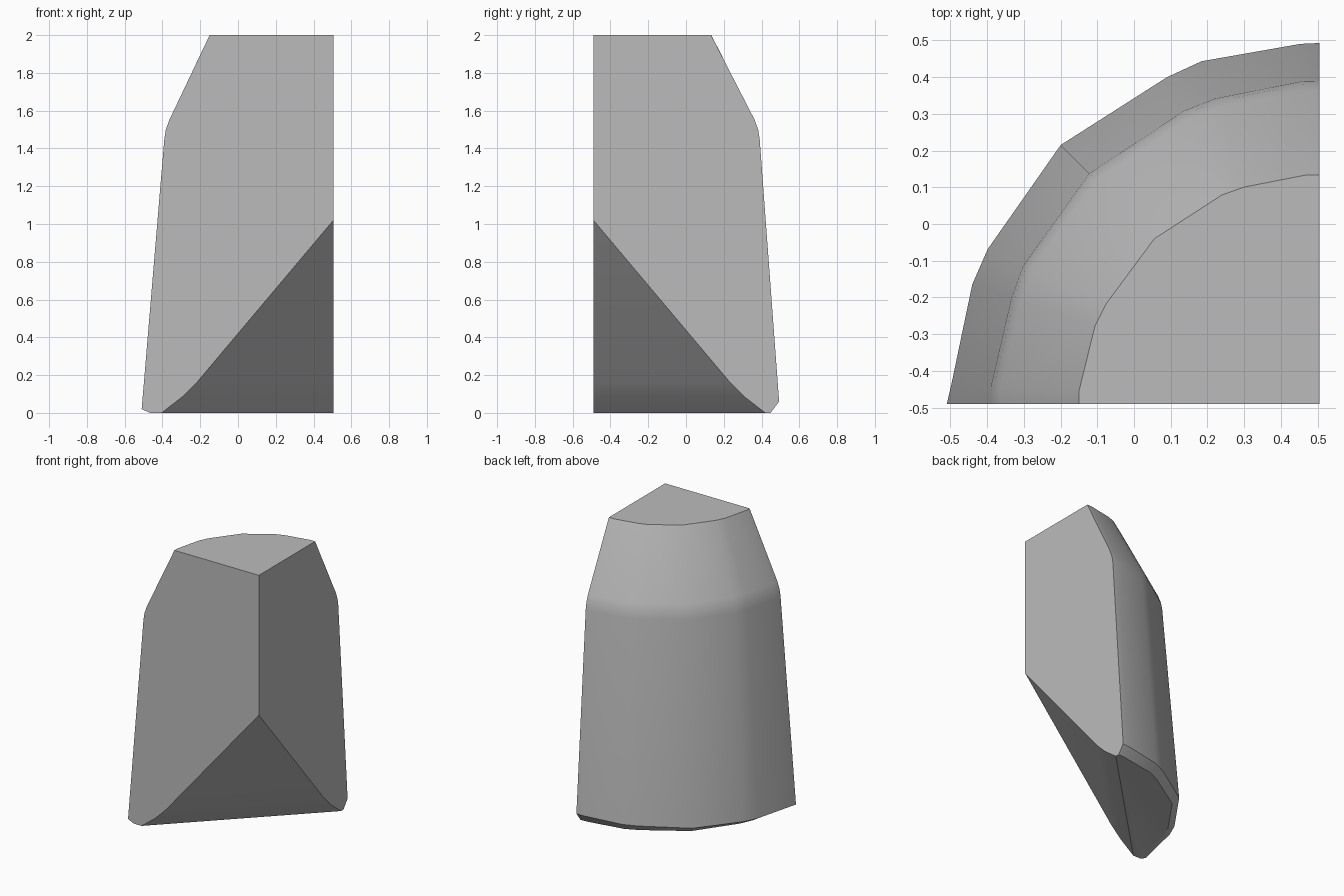
import bpy, bmesh
from math import cos, sin, radians
from mathutils import Vector

cube = bpy.data.objects.get("Cube")
if cube:
    bpy.data.objects.remove(cube, do_unlink=True)

stone = bpy.data.materials.new("plain_grey")
grey = (0.5, 0.5, 0.5, 1)
stone.diffuse_color = grey
stone.use_nodes = True
stone.node_tree.nodes["Principled BSDF"].inputs["Base Color"].default_value = grey

# Axis of the quarter round, and radii by angle at three levels
AXIS = (0.505, -0.49)
angles = [0, 3, 19, 25, 45, 65, 71, 87, 90]
base = [1.015, 1.004, 1.0, 0.997, 0.997, 0.982, 0.987, 0.982, 0.983]
shoulder = [0.895, 0.896, 0.887, 0.89, 0.887, 0.879, 0.879, 0.88, 0.88]
crown = [0.655, 0.656, 0.647, 0.642, 0.636, 0.628, 0.625, 0.625, 0.623]

bm = bmesh.new()


def ring(radii, z, inset=0.0, rise=0.0):
    """Axis point followed by the arc points of one level."""
    verts = [bm.verts.new((*AXIS, z))]
    for a, r in zip(angles, radii):
        t = radians(a)
        verts.append(bm.verts.new((AXIS[0] - (r - inset) * cos(t),
                                   AXIS[1] + (r - inset) * sin(t),
                                   z + rise * a / 90)))
    return verts


# Foot bevel, tapered wall, rounded shoulder, sloping crown
levels = [
    ring(base, 0.0, 0.045),
    ring(base, 0.02, 0.0, 0.04),
    ring(shoulder, 1.45),
    ring(shoulder, 1.5, 0.008),
    ring(shoulder, 1.55, 0.026),
    ring(crown, 2.0),
]
n = len(levels[0])
for low, high in zip(levels, levels[1:]):
    for i in range(n):
        j = (i + 1) % n
        bm.faces.new((low[i], low[j], high[j], high[i]))
bm.faces.new(levels[0])
bm.faces.new(levels[-1])
bmesh.ops.recalc_face_normals(bm, faces=bm.faces[:])

# Undercut the inner corner: a steep plane easing into shallower ones
undercut = [(0.0, 1.02), (0.72, 0.165), (0.8, 0.085), (0.91, 0.0)]
for (d0, z0), (d1, z1) in zip(undercut, undercut[1:]):
    a = Vector((AXIS[0] - d0, AXIS[1], z0))
    b = Vector((AXIS[0] - d1, AXIS[1], z1))
    c = Vector((AXIS[0], AXIS[1] + d1, z1))
    normal = (b - a).cross(c - b)
    if normal.z > 0:
        normal.negate()
    cut = bmesh.ops.bisect_plane(
        bm, geom=bm.verts[:] + bm.edges[:] + bm.faces[:],
        plane_co=b, plane_no=normal, clear_outer=True)
    edges = [e for e in cut["geom_cut"] if isinstance(e, bmesh.types.BMEdge)]
    bmesh.ops.contextual_create(bm, geom=edges)

# Merge the flat side strips into single faces
bmesh.ops.dissolve_limit(bm, angle_limit=radians(0.3),
                         verts=bm.verts[:], edges=bm.edges[:])
bmesh.ops.recalc_face_normals(bm, faces=bm.faces[:])

mesh = bpy.data.meshes.new("quarter_round_block")
bm.to_mesh(mesh)
bm.free()
mesh.materials.append(stone)
block = bpy.data.objects.new("quarter_round_block", mesh)
bpy.context.collection.objects.link(block)

# Smooth the curved wall, keep the cut edges crisp
bpy.ops.object.select_all(action="DESELECT")
block.select_set(True)
bpy.context.view_layer.objects.active = block
bpy.ops.object.shade_smooth_by_angle(angle=radians(30))
